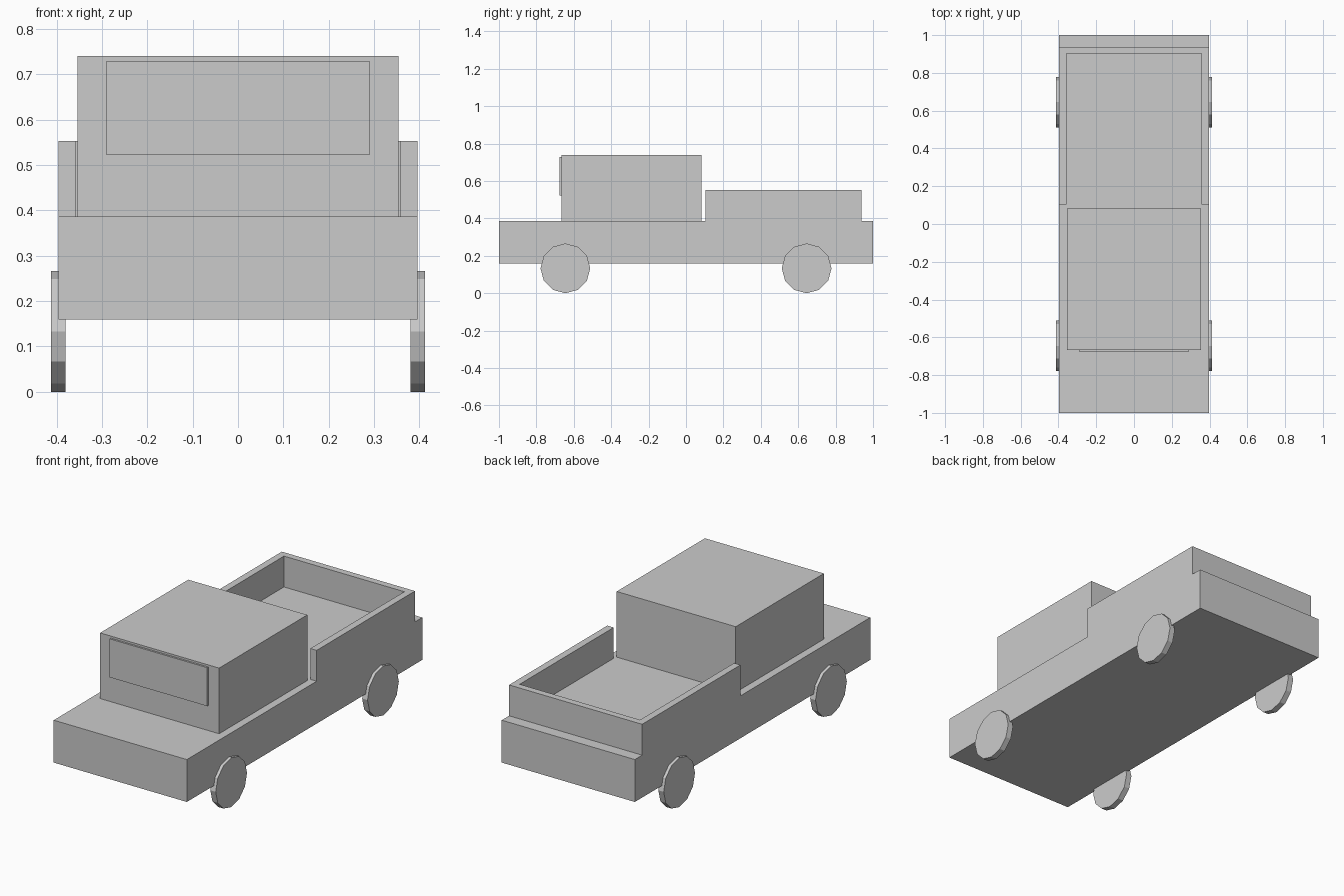
import bpy
import bmesh
from math import pi
from mathutils import Matrix, Vector

default = bpy.data.objects.get("Cube")
if default:
    bpy.data.objects.remove(default, do_unlink=True)

# Single flat colour
grey = bpy.data.materials.new("light_grey")
grey.use_nodes = True
grey.diffuse_color = (0.6, 0.6, 0.6, 1)
grey.node_tree.nodes["Principled BSDF"].inputs["Base Color"].default_value = grey.diffuse_color


def finish(name, bm):
    bmesh.ops.recalc_face_normals(bm, faces=bm.faces)
    mesh = bpy.data.meshes.new(name)
    bm.to_mesh(mesh)
    bm.free()
    mesh.materials.append(grey)
    obj = bpy.data.objects.new(name, mesh)
    bpy.context.collection.objects.link(obj)
    return obj


def box(name, half_width, y0, y1, z0, z1):
    """Box centred on x = 0."""
    bm = bmesh.new()
    size = Matrix.Diagonal((2 * half_width, y1 - y0, z1 - z0, 1))
    place = Matrix.Translation((0, (y0 + y1) / 2, (z0 + z1) / 2))
    bmesh.ops.create_cube(bm, size=1, matrix=place @ size)
    return finish(name, bm)


def prism(name, outline, z0, z1):
    """Plan outline raised from z0 to z1."""
    bm = bmesh.new()
    face = bm.faces.new([bm.verts.new((x, y, z0)) for x, y in outline])
    raised = bmesh.ops.extrude_face_region(bm, geom=[face], use_keep_orig=True)
    verts = [v for v in raised["geom"] if isinstance(v, bmesh.types.BMVert)]
    bmesh.ops.translate(bm, verts=verts, vec=Vector((0, 0, z1 - z0)))
    return finish(name, bm)


def wheel(name, x, y):
    """Thin twelve-sided disc on the x axis."""
    bm = bmesh.new()
    place = Matrix.Translation((x, y, WHEEL_R)) @ Matrix.Rotation(pi / 2, 4, "Y")
    bmesh.ops.create_cone(bm, cap_ends=True, segments=12, radius1=WHEEL_R,
                          radius2=WHEEL_R, depth=0.032, matrix=place)
    return finish(name, bm)


WIDTH = 0.396
DECK = 0.387
WHEEL_R = 0.133

# Lower body, cab and windscreen
box("lower_body", WIDTH, -1, 1, 0.159, DECK)
box("cab", 0.354, -0.666, 0.083, DECK, 0.74)
box("windscreen", 0.29, -0.676, -0.666, 0.522, 0.729)

# Cargo bed: side walls and tailgate in one U, open towards the cab
inner, bed_front, gate_in, gate_out = 0.358, 0.103, 0.902, 0.938
half = [(inner, gate_in), (inner, bed_front), (WIDTH, bed_front), (WIDTH, gate_out)]
prism("bed_walls", half + [(-x, y) for x, y in reversed(half)], DECK, 0.553)

# Wheels
for end, y in (("front", -0.645), ("rear", 0.645)):
    for side, sign in (("left", 1), ("right", -1)):
        wheel(f"{end}_{side}_wheel", sign * WIDTH, y)
